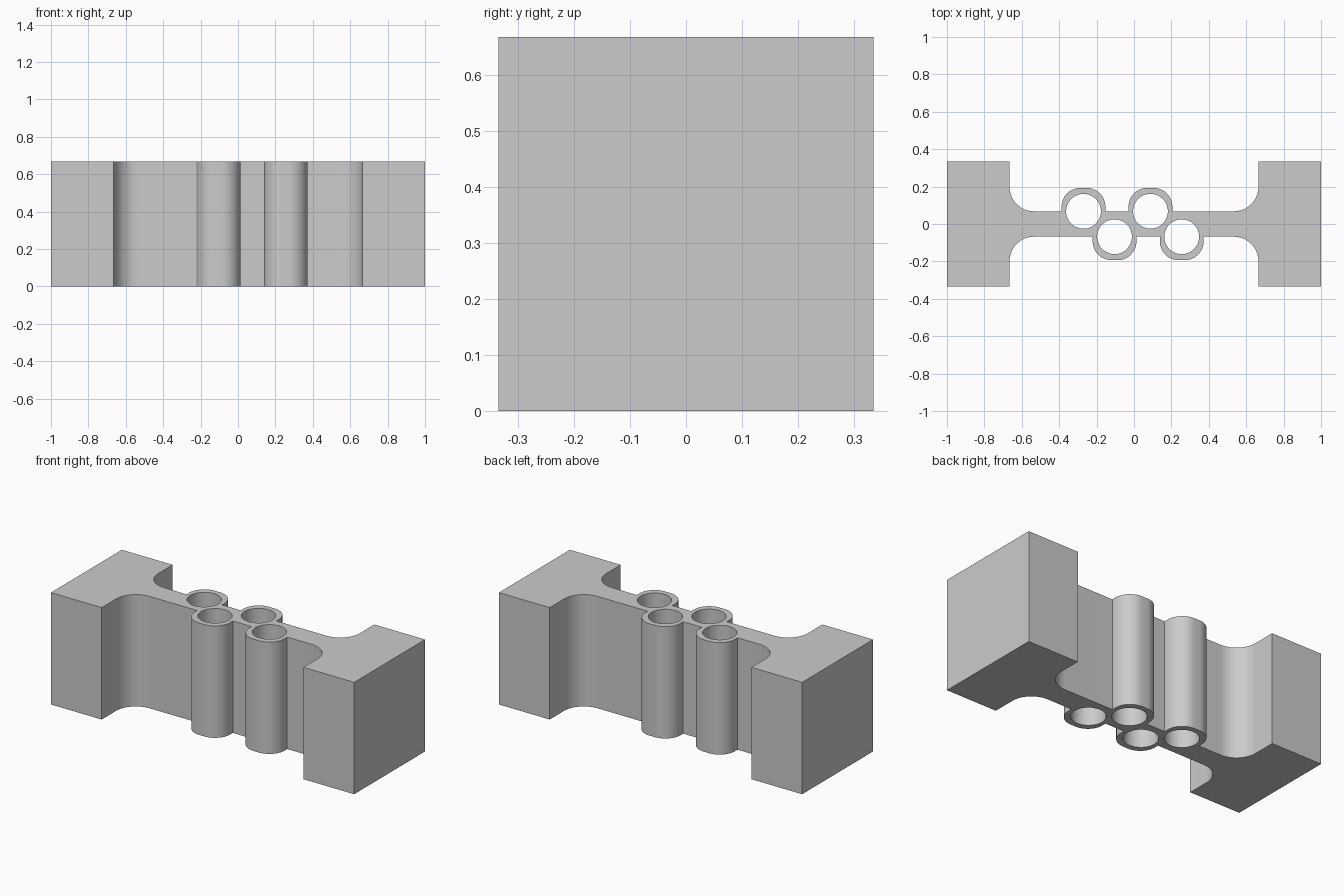
import bpy, bmesh
from math import cos, sin, pi, radians

if "Cube" in bpy.data.objects:
    bpy.data.objects.remove(bpy.data.objects["Cube"], do_unlink=True)

HEIGHT, HALF_DEPTH, BLOCK_X = 0.667, 0.334, 0.665
WEB, FILLET = 0.068, 0.13                      # half thickness of the web, corner radius
LOBE, LOBE_TIP, LOBE_ROUND = 0.117, 0.193, 0.1
HOLE = 0.093
BACK_TUBES, FRONT_TUBES = (-0.27, 0.088), (-0.104, 0.255)


def arc(cx, cy, r, start, end, steps=16):
    """Points along an arc, angles in degrees."""
    angles = [radians(start + (end - start) * i / steps) for i in range(steps + 1)]
    return [(cx + r * cos(a), cy + r * sin(a)) for a in angles]


def side_outline(tubes):
    """One long side on +y, running from the left end to the right end."""
    pts = [(-1, HALF_DEPTH), (-BLOCK_X, HALF_DEPTH)]
    pts += arc(-BLOCK_X + FILLET, WEB + FILLET, FILLET, 180, 270)
    for x in tubes:
        dx, cy = LOBE - LOBE_ROUND, LOBE_TIP - LOBE_ROUND
        pts.append((x - LOBE, WEB))
        pts += arc(x - dx, cy, LOBE_ROUND, 180, 90)
        pts += arc(x + dx, cy, LOBE_ROUND, 90, 0)
        pts.append((x + LOBE, WEB))
    pts += arc(BLOCK_X - FILLET, WEB + FILLET, FILLET, 270, 360)
    return pts + [(BLOCK_X, HALF_DEPTH), (1, HALF_DEPTH)]


def add_loop(bm, pts):
    verts = [bm.verts.new((x, y, 0)) for x, y in pts]
    return [bm.edges.new((v, verts[i - 1])) for i, v in enumerate(verts)]


# Cross-section: outer outline and four tube holes
bm = bmesh.new()
back = side_outline(BACK_TUBES)
front = [(x, -y) for x, y in reversed(side_outline(FRONT_TUBES))]
edges = add_loop(bm, back + front)
for tubes, y in ((BACK_TUBES, WEB), (FRONT_TUBES, -WEB)):
    for x in tubes:
        edges += add_loop(bm, arc(x, y, HOLE, 0, 360, 64)[:-1])
bmesh.ops.triangle_fill(bm, edges=edges, use_beauty=True)

# Raise the section into a solid
grown = bmesh.ops.extrude_face_region(bm, geom=bm.faces[:], use_keep_orig=True)
top = [g for g in grown["geom"] if isinstance(g, bmesh.types.BMVert)]
bmesh.ops.translate(bm, verts=top, vec=(0, 0, HEIGHT))
bmesh.ops.recalc_face_normals(bm, faces=bm.faces[:])

mesh = bpy.data.meshes.new("tube_link_block")
bm.to_mesh(mesh)
bm.free()
block = bpy.data.objects.new("tube_link_block", mesh)
bpy.context.collection.objects.link(block)

# Plain grey
grey = bpy.data.materials.new("light_grey")
grey.use_nodes = True
colour = (0.6, 0.6, 0.6, 1)
grey.diffuse_color = colour
grey.node_tree.nodes["Principled BSDF"].inputs["Base Color"].default_value = colour
mesh.materials.append(grey)

bpy.ops.object.select_all(action="DESELECT")
block.select_set(True)
bpy.context.view_layer.objects.active = block
bpy.ops.object.shade_smooth_by_angle(angle=radians(30))
